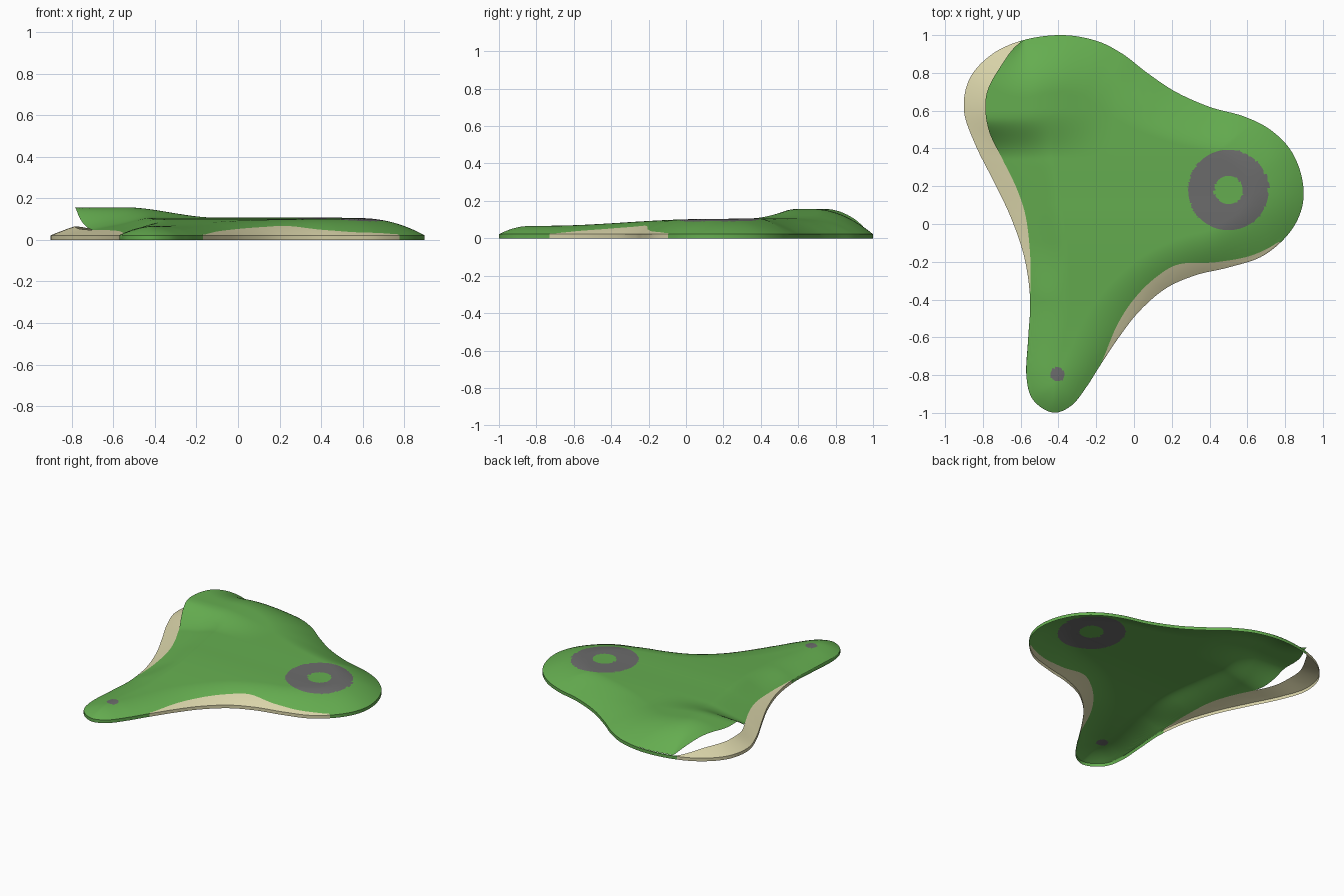
import bpy, bmesh, math
from mathutils import Vector, kdtree

if "Cube" in bpy.data.objects:
    bpy.data.objects.remove(bpy.data.objects["Cube"])

# Outline control points: x, y, width of the side band (fraction of the way to the hub)
OUTLINE = [
    (-.43, -.998, 0), (-.33, -.96, 0), (-.25, -.86, 0), (-.18, -.75, 0),
    (-.08, -.60, .08), (.03, -.46, .11), (.17, -.34, .13), (.33, -.27, .155),
    (.50, -.23, .085), (.68, -.17, .04), (.82, -.05, 0), (.89, .09, 0),
    (.89, .24, 0), (.83, .39, 0), (.72, .50, 0), (.58, .57, 0), (.40, .62, 0),
    (.22, .70, 0), (.07, .80, 0), (-.06, .90, 0), (-.20, .97, 0), (-.38, 1.0, 0),
    (-.58, .975, 0), (-.75, .90, .085), (-.87, .77, .14), (-.90, .60, .20),
    (-.84, .42, .245), (-.74, .22, .24), (-.65, .03, .19), (-.58, -.18, .09),
    (-.55, -.40, 0), (-.56, -.60, 0), (-.57, -.80, 0), (-.535, -.93, 0)]
HUB = Vector((-.25, .10))
STEPS, RINGS, BAND, EDGE = 14, 80, 5, .022
MARKS = [(.50, .18, .213), (.50, .18, .075), (-.405, -.795, .037)]


def material(name, rgb):
    m = bpy.data.materials.new(name)
    m.diffuse_color = (*rgb, 1)
    m.use_nodes = True
    m.node_tree.nodes["Principled BSDF"].inputs["Base Color"].default_value = m.diffuse_color
    return m


MATS = [material("green", (.13, .42, .08)), material("cream", (.70, .66, .40)),
        material("grey", (.15, .15, .15))]


def smooth(a, b, v):
    t = min(1, max(0, (v - a) / (b - a)))
    return t * t * (3 - 2 * t)


def spline(points, steps):
    """Closed Catmull-Rom curve through the control points."""
    out, n = [], len(points)
    for i in range(n):
        p0, p1, p2, p3 = (Vector(points[(i + k) % n]) for k in (-1, 0, 1, 2))
        for s in range(steps):
            t = s / steps
            out.append(.5 * (2 * p1 + (p2 - p0) * t + (2 * p0 - 5 * p1 + 4 * p2 - p3) * t * t
                             + (3 * p1 - p0 - 3 * p2 + p3) * t ** 3))
    return out


def tree(points):
    k = kdtree.KDTree(len(points))
    for i, p in enumerate(points):
        k.insert((p[0], p[1], 0), i)
    k.balance()
    return k


curve = spline(OUTLINE, STEPS)
N = len(curve)
widths = [max(.004, p.z) for p in curve]
all_edges = tree(curve)
closed_edges = tree([p for p in curve if not (p.x < -.52 and -.35 < p.y < .975)])


def height(x, y, is_cover):
    """Domed height above the ground; the cover lifts into an open lip at the back left."""
    top = .067 + .036 * smooth(-.75, .1, y) + .004 * smooth(.1, .4, y)
    top += .05 * smooth(.35, .6, y) * smooth(.1, .55, -x)
    reach = .17 + .04 * smooth(-.8, -.4, y)
    lobe = .09 * max(smooth(.35, .7, x), smooth(.3, .6, y))
    left = smooth(.3, .6, -x) * smooth(-.4, -.1, y)

    def dome(k, w):
        d = min(1, k.find((x, y, 0))[2] / w)
        return EDGE + (top - EDGE) * (1 - (1 - d) ** 2)
    z = dome(all_edges, reach + lobe + .35 * left)
    if is_cover:
        m = smooth(.34, .56, y)
        z += m * (dome(closed_edges, reach + lobe) - z)
    return z


def finish(bm, name):
    me = bpy.data.meshes.new(name)
    bm.to_mesh(me)
    bm.free()
    for m in MATS:
        me.materials.append(m)
    ob = bpy.data.objects.new(name, me)
    bpy.context.collection.objects.link(ob)
    bpy.context.view_layer.objects.active = ob
    ob.select_set(True)
    bpy.ops.object.shade_smooth_by_angle(angle=math.radians(45))
    ob.select_set(False)


def ring_at(bm, fraction, is_cover):
    """One loop of vertices; fraction(i) is the scale of the outline about the hub."""
    ring = []
    for i, p in enumerate(curve):
        q = HUB + (p.xy - HUB) * fraction(i)
        if is_cover:                      # snap to the painted circles for clean borders
            for cx, cy, r in MARKS:
                v = q - Vector((cx, cy))
                if abs(v.length - r) < .0055:
                    q = Vector((cx, cy)) + v.normalized() * r
        ring.append(bm.verts.new((q.x, q.y, height(q.x, q.y, is_cover))))
    return ring


def bridge(bm, outer, inner, colour):
    for i in range(N):
        j = (i + 1) % N
        f = bm.faces.new((outer[i], outer[j], inner[j], inner[i]))
        f.material_index = colour(i, f)


# Side rim: short upright wall and the band above it, cream where the band is wide
def rim_colour(i, f):
    return 1 if max(widths[i], widths[(i + 1) % N]) > .012 else 0


bm = bmesh.new()
ground = [bm.verts.new((p.x, p.y, 0)) for p in curve]
prev = ground
for r in range(BAND + 1):
    ring = ring_at(bm, lambda i: 1 - widths[i] * r / BAND, False)
    bridge(bm, prev, ring, rim_colour)
    prev = ring
finish(bm, "side_rim")


# Top cover with the grey ring and the grey dot
def cover_colour(i, f):
    c = f.calc_center_median().xy
    dist = [(c - Vector((x, y))).length - r for x, y, r in MARKS]
    return 2 if (dist[0] < 0 < dist[1]) or dist[2] < 0 else 0


bm = bmesh.new()
prev = ring_at(bm, lambda i: 1 - widths[i], True)
for r in range(1, RINGS):
    ring = ring_at(bm, lambda i: (1 - widths[i]) * (1 - r / RINGS), True)
    bridge(bm, prev, ring, cover_colour)
    prev = ring
hub = bm.verts.new((HUB.x, HUB.y, height(HUB.x, HUB.y, True)))
for i in range(N):
    bm.faces.new((prev[i], prev[(i + 1) % N], hub))
finish(bm, "top_cover")
